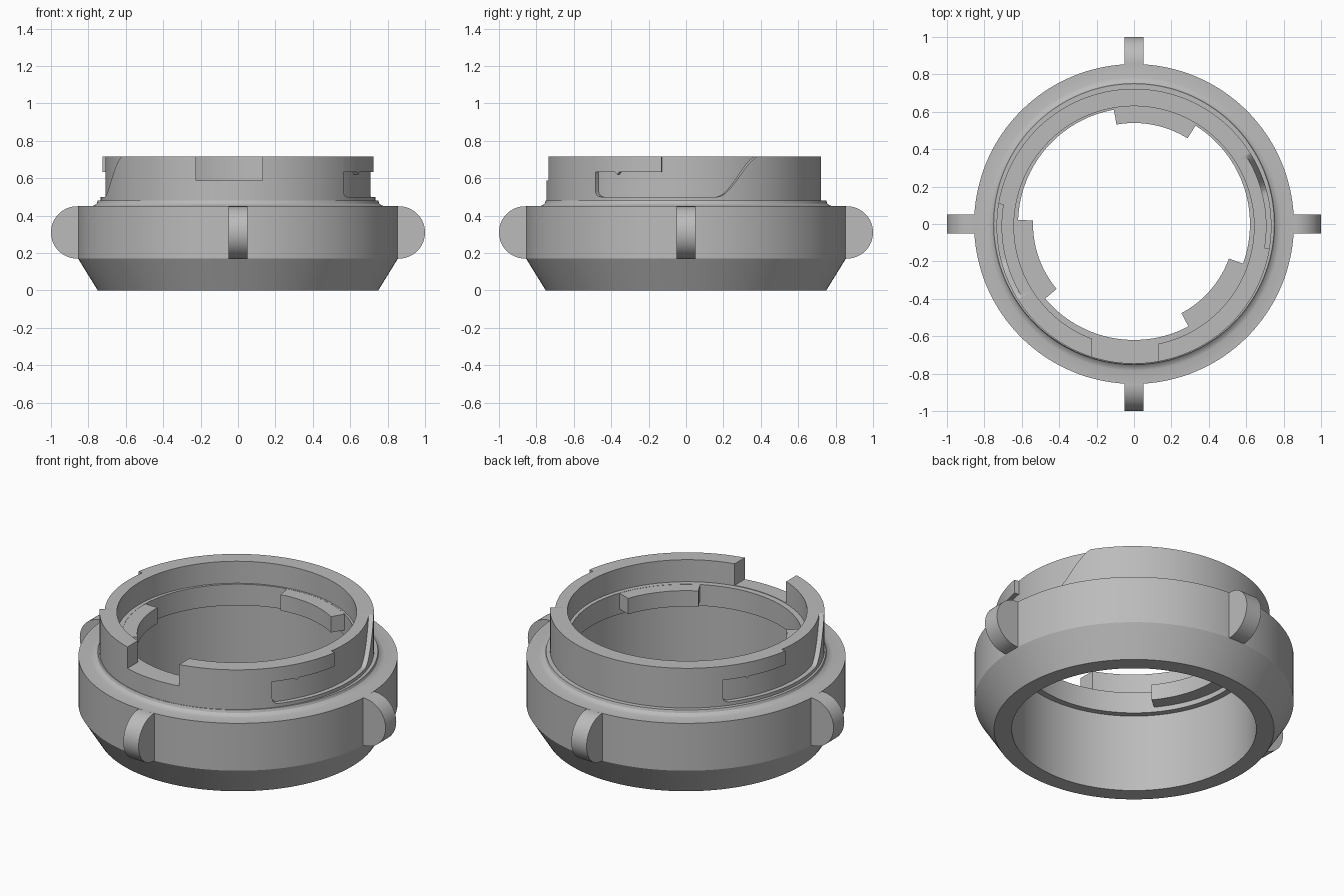
import bpy, bmesh, math
from mathutils import Matrix

cube = bpy.data.objects.get("Cube")
if cube:
    bpy.data.objects.remove(cube)

grey = bpy.data.materials.new("plain_grey")
grey.use_nodes = True
COLOUR = (0.5, 0.5, 0.5, 1)
grey.diffuse_color = COLOUR
grey.node_tree.nodes["Principled BSDF"].inputs["Base Color"].default_value = COLOUR


def finish(bm, name):
    bmesh.ops.recalc_face_normals(bm, faces=bm.faces[:])
    mesh = bpy.data.meshes.new(name)
    bm.to_mesh(mesh)
    bm.free()
    mesh.materials.append(grey)
    ob = bpy.data.objects.new(name, mesh)
    bpy.context.collection.objects.link(ob)
    return ob


def select(ob):
    bpy.ops.object.select_all(action='DESELECT')
    ob.select_set(True)
    bpy.context.view_layer.objects.active = ob


def smooth(ob):
    select(ob)
    bpy.ops.object.shade_smooth_by_angle(angle=math.radians(30))


def sweep(name, sections, closed):
    """Join a row of equal cross-sections into a solid."""
    bm = bmesh.new()
    rows = [[bm.verts.new(p) for p in s] for s in sections]
    n = len(rows[0])
    pairs = list(zip(rows, rows[1:]))
    if closed:
        pairs.append((rows[-1], rows[0]))
    else:
        bm.faces.new(rows[0])
        bm.faces.new(rows[-1])
    for a, b in pairs:
        for i in range(n):
            j = (i + 1) % n
            bm.faces.new((a[i], a[j], b[j], b[i]))
    return finish(bm, name)


def polar(r, deg, z):
    a = math.radians(deg)
    return (r * math.cos(a), r * math.sin(a), z)


def lathe(name, profile, steps=144):
    return sweep(name, [[polar(r, 360 * k / steps, z) for r, z in profile]
                        for k in range(steps)], True)


def arc_block(name, angles, r0, r1, low, high):
    """Curved block whose floor and ceiling follow functions of the angle."""
    return sweep(name, [[polar(r0, a, low(a)), polar(r1, a, low(a)),
                         polar(r1, a, high(a)), polar(r0, a, high(a))]
                        for a in angles], False)


def cut(ob, cutter):
    mod = ob.modifiers.new("cut", 'BOOLEAN')
    mod.operation = 'DIFFERENCE'
    mod.solver = 'EXACT'
    mod.object = cutter
    select(ob)
    bpy.ops.object.modifier_apply(modifier=mod.name)
    bpy.data.objects.remove(cutter)


# Main body: chamfered foot, straight band, filleted shoulder, inner ledge
body = lathe("body_ring", [
    (0.655, 0), (0.75, 0), (0.855, 0.17), (0.855, 0.45), (0.785, 0.45),
    (0.767, 0.455), (0.755, 0.465), (0.75, 0.48), (0.68, 0.48),
    (0.68, 0.585), (0.62, 0.585), (0.62, 0.46), (0.655, 0.46)])
smooth(body)

# Upper collar, with a front notch and two bayonet tracks
LIP, FLOOR, TOP = 0.633, 0.5, 0.715
collar = lathe("collar", [(0.642, 0.465), (0.735, 0.465), (0.735, TOP), (0.642, TOP)])


def track_floor(a):
    if a < -37:                                   # rounded blind end
        t = (-37 - a) / 3
        return FLOOR + 0.03 * (1 - math.sqrt(max(0, 1 - t * t)))
    t = min(max((a - 14) / 20, 0), 1)             # sweeping entry ramp
    return FLOOR + (TOP + 0.005 - FLOOR) * t * t * (3 - 2 * t)


def track_roof(a):
    if a > -9.4:
        return 0.8
    return LIP - 0.014 if -30 < a < -28 else LIP  # small detent under the lip


track_angles = sorted([-40 + k for k in range(75)] + [-39.7, -39.3, -38.5, -9.41, -9.39])
for turn in (0, 180):
    cutter = arc_block("track_cutter", track_angles, 0.708, 0.8, track_floor, track_roof)
    cutter.data.transform(Matrix.Rotation(math.radians(turn), 4, 'Z'))
    cut(collar, cutter)

bm = bmesh.new()
bmesh.ops.create_cube(bm, size=1, matrix=Matrix.Translation((-0.047, -0.7, 0.788))
                      @ Matrix.Diagonal((0.355, 0.4, 0.4, 1)))
cut(collar, finish(bm, "notch_cutter"))
collar.data.transform(Matrix.Translation((0, -0.012, 0)))
smooth(collar)

# Three inner locking tabs
for k in range(3):
    tab = arc_block(f"inner_tab_{k + 1}", [58 + 120 * k + 2 * s for s in range(22)],
                    0.54, 0.635, lambda a: 0.49, lambda a: 0.584)
    smooth(tab)

# Four rounded grip lugs
for k, side in enumerate(("left", "back", "right", "front")):
    bm = bmesh.new()
    bmesh.ops.create_cone(bm, cap_ends=True, segments=64, radius1=0.14, radius2=0.14, depth=0.1,
                          matrix=Matrix.Rotation(math.pi / 2 * k, 4, 'Z')
                          @ Matrix.Translation((0.86, 0, 0.31))
                          @ Matrix.Rotation(math.pi / 2, 4, 'X'))
    smooth(finish(bm, f"{side}_lug"))
